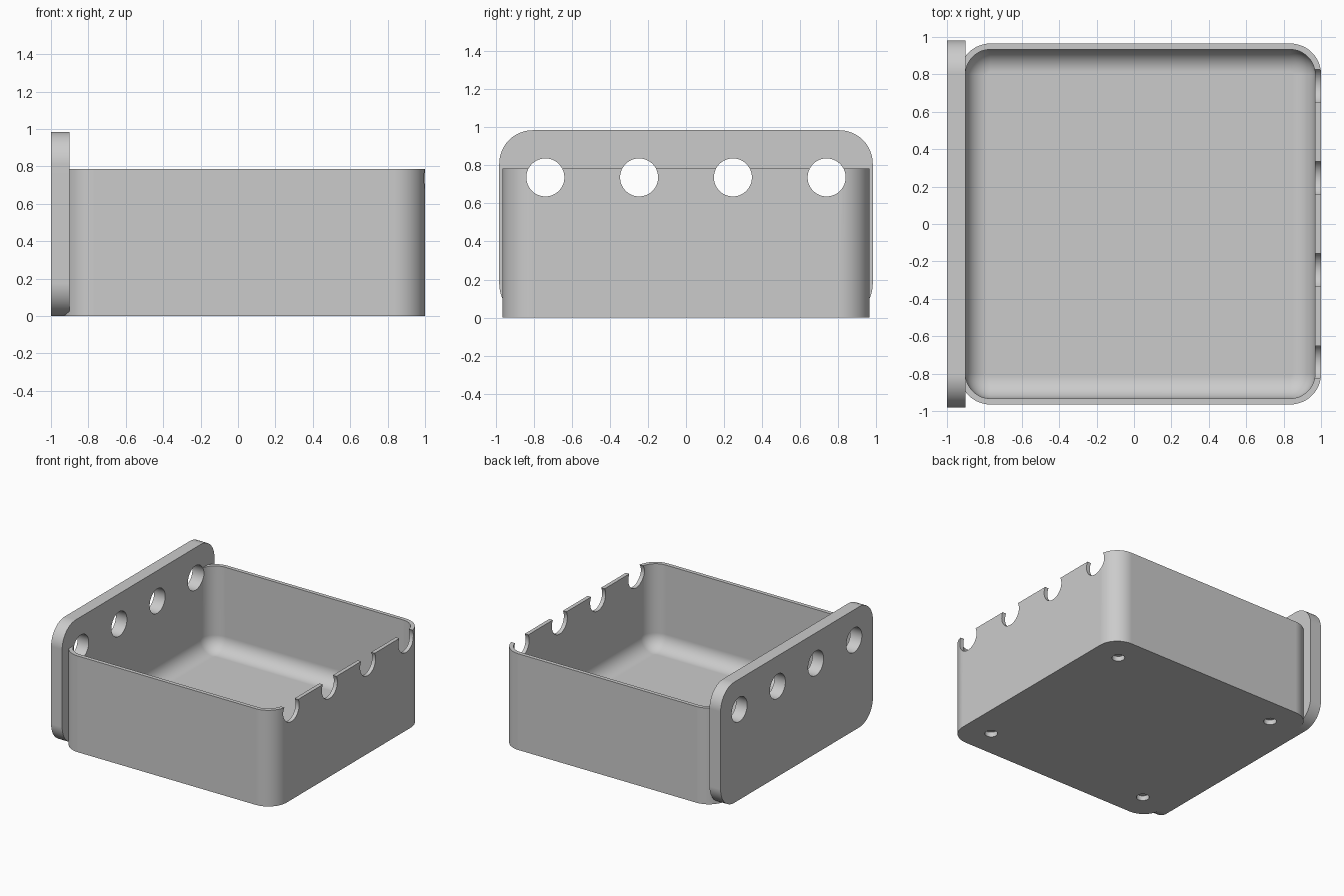
import bpy, bmesh, math
from mathutils import Matrix, Vector

cube = bpy.data.objects.get("Cube")
if cube:
    bpy.data.objects.remove(cube)

grey = bpy.data.materials.new("plain grey")
grey.use_nodes = True
COLOUR = (0.6, 0.6, 0.6, 1)
grey.diffuse_color = COLOUR
grey.node_tree.nodes["Principled BSDF"].inputs["Base Color"].default_value = COLOUR

# Main sizes
CENTRE_X, HALF_X, HALF_Y = 0.0335, 0.9665, 0.965
BOX_TOP, RADIUS, WALL = 0.785, 0.165, 0.032
FLOOR, FILLET = 0.1, 0.12
HOLE_Z, HOLE_R, SPACING = 0.737, 0.1, 0.493
FOOT = 0.74


def rounded_rect(half_a, half_b, radius, steps=12):
    """Counter-clockwise outline of a rounded rectangle."""
    points = []
    for corner, (sa, sb) in enumerate([(1, 1), (-1, 1), (-1, -1), (1, -1)]):
        for i in range(steps + 1):
            t = (corner + i / steps) * math.pi / 2
            points.append((sa * (half_a - radius) + radius * math.cos(t),
                           sb * (half_b - radius) + radius * math.sin(t)))
    return points


def skin(bm, rings):
    """Join equal rings into a closed solid with capped ends."""
    loops = [[bm.verts.new(p) for p in ring] for ring in rings]
    for low, high in zip(loops, loops[1:]):
        n = len(low)
        for i in range(n):
            j = (i + 1) % n
            bm.faces.new((low[i], low[j], high[j], high[i]))
    bm.faces.new(loops[0][::-1])
    bm.faces.new(loops[-1])
    bmesh.ops.recalc_face_normals(bm, faces=bm.faces)


def make_object(name, bm):
    mesh = bpy.data.meshes.new(name)
    bm.to_mesh(mesh)
    bm.free()
    mesh.materials.append(grey)
    obj = bpy.data.objects.new(name, mesh)
    bpy.context.collection.objects.link(obj)
    return obj


def cylinders(name, centres, radius, depth, rotation):
    bm = bmesh.new()
    for c in centres:
        bmesh.ops.create_cone(bm, cap_ends=True, segments=48, radius1=radius,
                              radius2=radius, depth=depth,
                              matrix=Matrix.Translation(Vector(c)) @ rotation)
    obj = make_object(name, bm)
    obj.hide_render = True
    return obj


def finish(obj, cutters):
    """Cut the holes, then shade smooth with crisp edges."""
    bpy.ops.object.select_all(action='DESELECT')
    obj.select_set(True)
    bpy.context.view_layer.objects.active = obj
    for cutter in cutters:
        mod = obj.modifiers.new("cut", 'BOOLEAN')
        mod.operation, mod.solver, mod.object = 'DIFFERENCE', 'EXACT', cutter
        bpy.ops.object.modifier_apply(modifier=mod.name)
    bpy.ops.object.shade_smooth_by_angle(angle=math.radians(30))
    weighted = obj.modifiers.new("flat walls", 'WEIGHTED_NORMAL')
    weighted.keep_sharp = True


# Open box: outer wall, rim, inner wall, rounded inner bottom edge
def box_ring(inset, z):
    outline = rounded_rect(HALF_X - inset, HALF_Y - inset, RADIUS - inset)
    return [(CENTRE_X + x, y, z) for x, y in outline]


rings = [box_ring(0, 0), box_ring(0, BOX_TOP), box_ring(WALL, BOX_TOP)]
for i in range(11):
    t = i / 10 * math.pi / 2
    rings.append(box_ring(WALL + FILLET * (1 - math.cos(t)),
                          FLOOR + FILLET * (1 - math.sin(t))))
bm = bmesh.new()
skin(bm, rings)
box = make_object("open_box", bm)

# Tall rounded plate on the end
PLATE_H = 0.985
outline = rounded_rect(0.982, PLATE_H / 2, 0.175)
bm = bmesh.new()
skin(bm, [[(x, y, z + PLATE_H / 2) for y, z in outline] for x in (-1, -0.9)])
plate = make_object("end_plate", bm)

# Row of round holes through the plate and both box ends
row = [(0, (i - 1.5) * SPACING, HOLE_Z) for i in range(4)]
hole_cutter = cylinders("hole_cutter", row, HOLE_R, 3,
                        Matrix.Rotation(math.pi / 2, 4, 'Y'))

# Shallow round recesses under the four corners
feet = [(CENTRE_X + sx * FOOT, sy * FOOT, 0) for sx in (-1, 1) for sy in (-1, 1)]
recess_cutter = cylinders("recess_cutter", feet, 0.048, 0.08, Matrix.Identity(4))

finish(box, [hole_cutter, recess_cutter])
finish(plate, [hole_cutter])
for cutter in (hole_cutter, recess_cutter):
    bpy.data.objects.remove(cutter)
